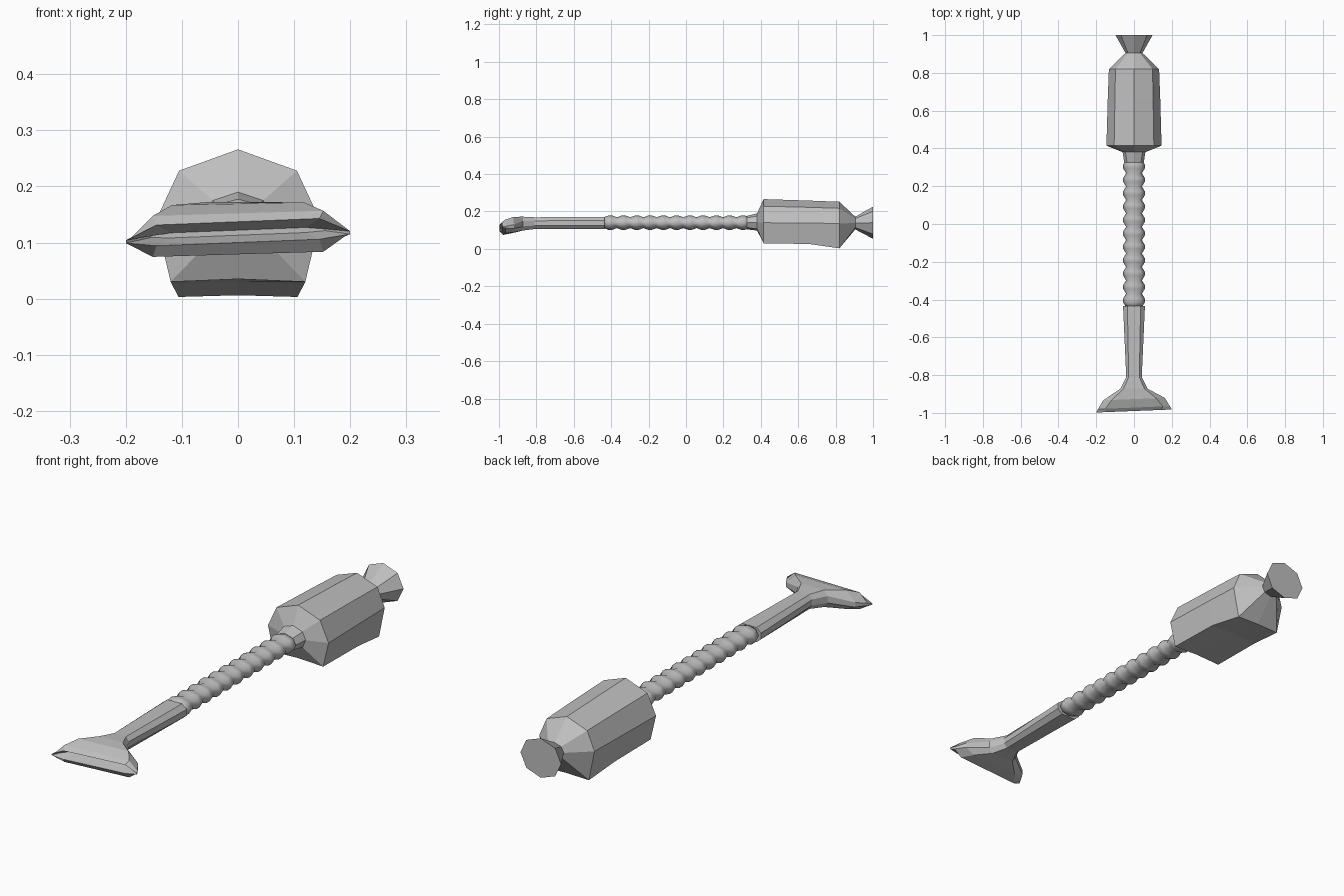
import bpy, bmesh, math

cube = bpy.data.objects.get("Cube")
if cube:
    bpy.data.objects.remove(cube)

grey = bpy.data.materials.new("mid grey")
grey.use_nodes = True
COLOR = (0.52, 0.52, 0.52, 1)
grey.diffuse_color = COLOR
grey.node_tree.nodes["Principled BSDF"].inputs["Base Color"].default_value = COLOR


def loft(name, rings, smooth=False):
    """Skin a list of equal rings of points and close both ends."""
    bm = bmesh.new()
    loops = [[bm.verts.new(p) for p in ring] for ring in rings]
    n = len(loops[0])
    for a, b in zip(loops, loops[1:]):
        for i in range(n):
            j = (i + 1) % n
            bm.faces.new((a[i], a[j], b[j], b[i]))
    bm.faces.new(loops[0])
    bm.faces.new(loops[-1])
    bmesh.ops.recalc_face_normals(bm, faces=bm.faces)
    mesh = bpy.data.meshes.new(name)
    bm.to_mesh(mesh)
    bm.free()
    mesh.materials.append(grey)
    for poly in mesh.polygons:
        poly.use_smooth = smooth
    obj = bpy.data.objects.new(name, mesh)
    bpy.context.collection.objects.link(obj)
    return obj


def pointed(y, top, shoulder, side, lower, bottom):
    """Eight-sided section with a ridge on top, mirrored in x."""
    half = [shoulder, side, lower]
    pts = [(0, top)] + half + [(0, bottom)] + [(-x, z) for x, z in reversed(half)]
    return [(x, y, z) for x, z in pts]


def oval(y, rx, rz, z=0.14):
    return [(rx * math.sin(i * math.pi / 4), y, z + rz * math.cos(i * math.pi / 4))
            for i in range(8)]


def flat(y, w, t, top, high, low, bottom, tilt=0.0, skew=0.0):
    """Eight-sided section with a flat top, optionally tilted and skewed."""
    half = [(t, top), (w, high), (w, low), (t, bottom)]
    pts = half + [(-x, z) for x, z in reversed(half)]
    return [(x, y + skew * x, z + tilt * x) for x, z in pts]


# Motor body with neck collar and flared tail
loft("motor_body", [
    oval(0.325, 0.052, 0.036),
    pointed(0.38, 0.19, (0.045, 0.175), (0.06, 0.142), (0.045, 0.107), 0.098),
    pointed(0.415, 0.266, (0.105, 0.228), (0.146, 0.14), (0.12, 0.03), 0.035),
    pointed(0.66, 0.258, (0.101, 0.222), (0.139, 0.138), (0.118, 0.026), 0.03),
    pointed(0.82, 0.252, (0.098, 0.217), (0.133, 0.136), (0.106, 0.003), 0.006),
    oval(0.905, 0.045, 0.034, 0.138),
    oval(1.0, 0.098, 0.086, 0.14),
])

# Ribbed hose
ribs = 11
start, pitch = -0.44, 0.78 / ribs
hose = []
for r in range(ribs):
    for step, big in ((0, 0), (0.35, 1), (0.65, 1)):
        hose.append(oval(start + (r + step) * pitch, 0.042 + 0.015 * big, 0.029 + 0.009 * big))
hose.append(oval(start + ribs * pitch, 0.042, 0.029))
loft("ribbed_hose", hose, smooth=True)

# Wand running into the wide floor nozzle, with a wedge-shaped mouth slot
loft("wand_and_nozzle", [
    flat(-0.435, 0.058, 0.035, 0.17, 0.152, 0.125, 0.106),
    flat(-0.81, 0.041, 0.028, 0.169, 0.15, 0.125, 0.106),
    flat(-0.872, 0.072, 0.055, 0.172, 0.15, 0.12, 0.098),
    flat(-0.927, 0.163, 0.118, 0.169, 0.126, 0.106, 0.086, 0.02, 0.04),
    flat(-0.972, 0.19, 0.152, 0.152, 0.115, 0.105, 0.079, 0.03, 0.04),
    flat(-0.99, 0.2, 0.145, 0.137, 0.112, 0.107, 0.1, 0.04, 0.04),
    flat(-0.94, 0.155, 0.12, 0.122, 0.118, 0.115, 0.113, 0.04, 0.04),
])
